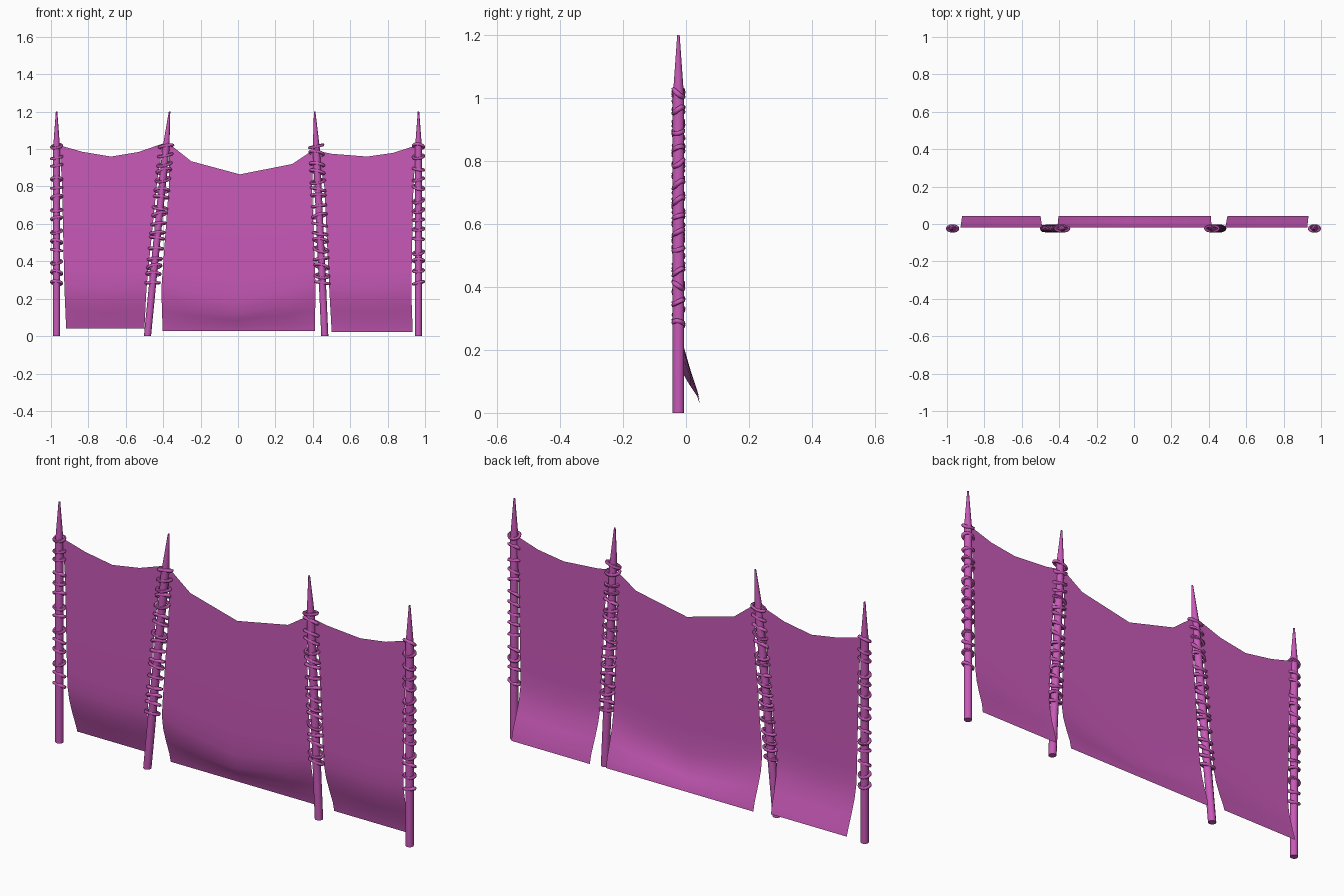
import bpy, bmesh, math, random
from mathutils import Vector

if "Cube" in bpy.data.objects:
    bpy.data.objects.remove(bpy.data.objects["Cube"])

random.seed(4)
Y0 = -0.024
mat = bpy.data.materials.new("magenta")
mat.diffuse_color = (0.58, 0.10, 0.48, 1)
mat.use_nodes = True
mat.node_tree.nodes["Principled BSDF"].inputs["Base Color"].default_value = mat.diffuse_color


def finish(ob, angle=40):
    ob.data.materials.append(mat)
    bpy.ops.object.select_all(action='DESELECT')
    ob.select_set(True)
    bpy.context.view_layer.objects.active = ob
    if ob.type == 'MESH':
        bpy.ops.object.shade_smooth_by_angle(angle=math.radians(angle))


def mesh_object(name, verts, faces):
    me = bpy.data.meshes.new(name)
    me.from_pydata(verts, [], faces)
    ob = bpy.data.objects.new(name, me)
    bpy.context.collection.objects.link(ob)
    finish(ob)


# Leaning stake with a sharpened tip
def stake(name, xb, xt):
    n = 10
    verts, faces = [], []
    levels = [(0, .019), (1.0, .019), (1.06, .0145), (1.2, .004)]
    for z, r in levels:
        cx = xb + (xt - xb) * z / 1.2
        for i in range(n):
            a = math.tau * i / n
            verts.append((cx + r * math.cos(a), Y0 + r * math.sin(a), z))
    for k in range(len(levels) - 1):
        for i in range(n):
            j = (i + 1) % n
            faces.append((k*n + i, k*n + j, k*n + n + j, k*n + n + i))
    faces += [tuple(range(n))[::-1], tuple(range(3*n, 4*n))]
    mesh_object(name, verts, faces)


# Rope loops lacing the cloth to a stake: elliptical, slightly tilted
def lacing(name, xb, xt, count, half):
    cu = bpy.data.curves.new(name, 'CURVE')
    cu.dimensions = '3D'
    cu.bevel_depth = .008
    cu.bevel_resolution = 1
    for k in range(count):
        z = .285 + (1.015 - .285) * k / (count - 1)
        if 0 < k < count - 1:
            z += random.uniform(-.012, .012)
        cx = xb + (xt - xb) * z / 1.2
        tilt = random.uniform(-.25, .25)
        twist = random.uniform(-.012, .012)
        sp = cu.splines.new('POLY')
        sp.points.add(13)
        sp.use_cyclic_u = True
        for i, p in enumerate(sp.points):
            a = math.tau * i / 14
            dx = half * math.cos(a)
            p.co = (cx + dx, Y0 + .0145 * math.sin(a),
                    z + tilt * dx + twist * math.sin(a), 1)
    ob = bpy.data.objects.new(name, cu)
    bpy.context.collection.objects.link(ob)
    bpy.ops.object.select_all(action='DESELECT')
    ob.select_set(True)
    bpy.context.view_layer.objects.active = ob
    bpy.ops.object.convert(target='MESH')
    finish(bpy.context.object, 60)


# x of a side edge at height z, from its bottom, knee and top values
def edge_x(e, z):
    b, m, t = e
    if z < .25:
        return b + (m - b) * max(z, 0) / .25
    return m + (t - m) * min((z - .25) / .75, 1)


# Sagging cloth whose lower hem flares to the back
def cloth(name, top, left, right, zb, dip):
    xs = [p[0] for p in top]
    verts, faces = [], []
    n = len(top)
    hem = [(zb, .044, 0), (.07, .036, .2), (.14, .013, .6),
           (.21, -.007, 1), (.28, -.018, 1), (.36, -.02, .6)]
    for z0, y, w in hem:
        for x, zt in top:
            t = (x - xs[0]) / (xs[-1] - xs[0])
            z = z0 - dip * w * math.sin(math.pi * t)
            l, r = edge_x(left, z), edge_x(right, z)
            verts.append((l + (r - l) * t, y, z))
    for f in (.35, .7, 1):
        for x, zt in top:
            t = (x - xs[0]) / (xs[-1] - xs[0])
            z = .36 + (zt - .36) * f
            l, r = edge_x(left, z), edge_x(right, z)
            verts.append((x if f == 1 else l + (r - l) * t, -.02, z))
    for k in range(len(verts) // n - 1):
        for i in range(n - 1):
            a = k * n + i
            faces.append((a, a + 1, a + n + 1, a + n))
    mesh_object(name, verts, faces)


stakes = [("stake_outer_left", -.97, -.97, 14, .028),
          ("stake_inner_left", -.484, -.366, 17, .036),
          ("stake_inner_right", .464, .41, 17, .036),
          ("stake_outer_right", .965, .965, 14, .028)]
for name, xb, xt, count, half in stakes:
    stake(name, xb, xt)
    lacing(name.replace("stake", "lacing"), xb, xt, count, half)

cloth("cloth_left",
      [(-.955, 1.02), (-.83, .985), (-.68, .96), (-.53, .985), (-.40, 1.03)],
      (-.917, -.928, -.945), (-.502, -.49, -.415), .04, .02)
cloth("cloth_middle",
      [(-.37, 1.03), (-.25, .935), (.01, .865), (.29, .92), (.41, 1.0)],
      (-.402, -.41, -.355), (.41, .415, .388), .027, .09)
cloth("cloth_right",
      [(.425, .99), (.50, .975), (.69, .96), (.83, .98), (.955, 1.02)],
      (.502, .488, .452), (.935, .926, .942), .023, .02)
